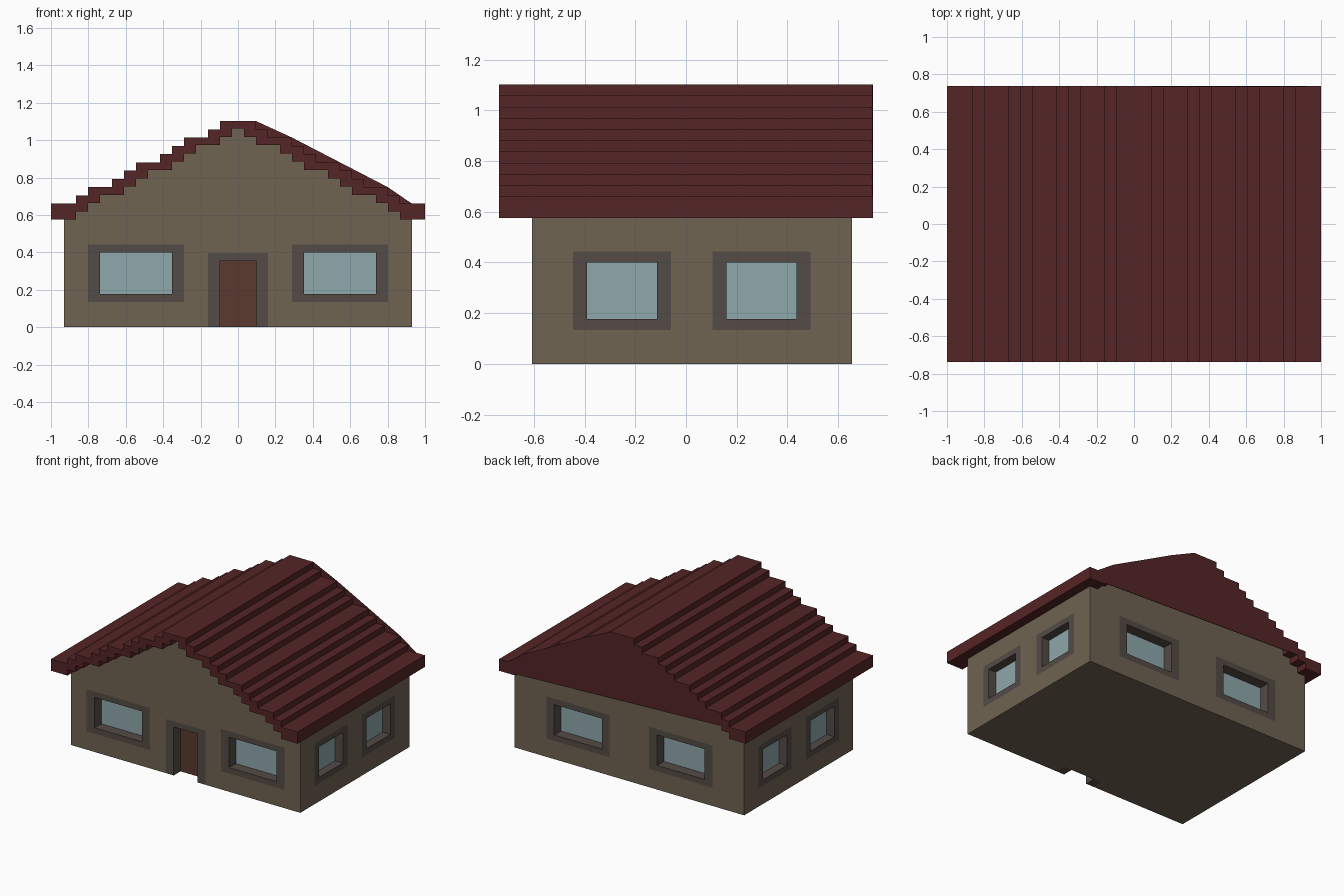
import bpy, bmesh

if "Cube" in bpy.data.objects:
    bpy.data.objects.remove(bpy.data.objects["Cube"])

U, V = 0.0642, 0.0442                      # step run and rise
X_WALL, Y_FRONT, Y_BACK, Y_ROOF = 0.93, -0.607, 0.655, 0.737


def material(name, rgb):
    m = bpy.data.materials.new(name)
    m.diffuse_color = (*rgb, 1)
    m.use_nodes = True
    m.node_tree.nodes["Principled BSDF"].inputs["Base Color"].default_value = m.diffuse_color
    return m


WALL = material("plaster", (0.162, 0.125, 0.084))
ROOF = material("roof_red", (0.091, 0.018, 0.019))
TRIM = material("trim", (0.089, 0.070, 0.061))
GLASS = material("glass", (0.275, 0.392, 0.413))
WOOD = material("door_wood", (0.102, 0.042, 0.026))


def finish(name, bm, mat=None):
    bmesh.ops.recalc_face_normals(bm, faces=bm.faces)
    me = bpy.data.meshes.new(name)
    bm.to_mesh(me)
    bm.free()
    ob = bpy.data.objects.new(name, me)
    bpy.context.collection.objects.link(ob)
    if mat:
        me.materials.append(mat)
    return ob


def prism(name, profile, y0, y1, mat):
    """Extrude an x-z outline along y."""
    bm = bmesh.new()
    face = bm.faces.new([bm.verts.new((x, y0, z)) for x, z in profile])
    ext = bmesh.ops.extrude_face_region(bm, geom=[face])["geom"]
    bmesh.ops.translate(bm, vec=(0, y1 - y0, 0),
                        verts=[v for v in ext if isinstance(v, bmesh.types.BMVert)])
    return finish(name, bm, mat)


def add_box(bm, lo, hi):
    lo, hi = [min(a, b) for a, b in zip(lo, hi)], [max(a, b) for a, b in zip(lo, hi)]
    for v in bmesh.ops.create_cube(bm, size=1)["verts"]:
        v.co = [h if c > 0 else l for c, l, h in zip(v.co, lo, hi)]


def stairs(start, z, risers):
    """Left half of a stepped gable line."""
    pts = [(start, z)]
    for r in risers:
        pts += [(-r * U, z), (-r * U, z + V)]
        z += V
    return pts


def mirrored(half):
    return half + [(-x, z) for x, z in reversed(half)]


# Stepped roof slab and solid walls below it
top_half = stairs(-1, 0.66, [13.5, 12.5, 10.5, 9.5, 8.5, 6.5, 5.5, 4.5, 2.5, 1.5])
under = [13.5, 12.5, 11.5, 9.5, 8.5, 7.5, 5.5, 4.5, 3.5, 1.5, 0.5]
prism("roof", mirrored(top_half) + mirrored(stairs(-1, 0.575, under))[::-1],
      -Y_ROOF, Y_ROOF, ROOF)
walls = prism("walls", [(-X_WALL, 0)] + mirrored(stairs(-X_WALL, 0.575, under)) + [(X_WALL, 0)],
              Y_FRONT, Y_BACK, WALL)

# Rear gable panel: stepped on one side, straight slopes on the other
prism("rear_gable", top_half + [(0.096, 1.102), (0.288, 1.014), (0.545, 0.881),
                                (0.802, 0.748), (0.93, 0.66), (0.866, 0.585)],
      Y_ROOF - 0.004, Y_ROOF, ROOF)

# Openings: pocket in the wall, flush trim, recessed panel
SIDES = {"front": (1, Y_FRONT, 1, 0.08), "back": (1, Y_BACK, -1, 0.08),
         "right": (0, X_WALL, -1, 0.064), "left": (0, -X_WALL, 1, 0.064)}
cut = bmesh.new()


def opening(name, side, outer, inner, panel_mat):
    axis, plane, inward, depth = SIDES[side]

    def box(bm, u0, u1, z0, z1, d0, d1):
        a, b = plane + inward * d0, plane + inward * d1
        if axis:
            add_box(bm, (u0, a, z0), (u1, b, z1))
        else:
            add_box(bm, (a, u0, z0), (b, u1, z1))

    (a0, a1, b0, b1), (c0, c1, e0, e1) = outer, inner
    box(cut, a0, a1, b0 if b0 > 0 else -0.1, b1, -0.1, depth)
    trim = bmesh.new()
    box(trim, a0, c0, b0, b1, 0, depth)
    box(trim, c1, a1, b0, b1, 0, depth)
    box(trim, c0, c1, e1, b1, 0, depth)
    if e0 > b0:
        box(trim, c0, c1, b0, e0, 0, depth)
    finish(name + "_frame", trim, TRIM)
    panel = bmesh.new()
    box(panel, c0, c1, e0, e1, depth - 0.002, depth + 0.01)
    finish(name + "_panel", panel, panel_mat)


def window(side, a, b, border):
    opening(side + "_window", side, (a, b, 0.134, 0.443),
            (a + border, b - border, 0.177, 0.40), GLASS)


opening("door", "front", (-0.16, 0.16, 0, 0.396), (-0.096, 0.096, 0, 0.355), WOOD)
for s in (-1, 1):
    for side, near, far in (("front", 0.289, 0.802), ("back", 0.16, 0.674)):
        window(side, *sorted((s * near, s * far)), U)
for side in ("left", "right"):
    window(side, -0.445, -0.06, 0.055)
    window(side, 0.105, 0.49, 0.055)

# Cut the pockets into the walls
cutter = finish("opening_cutter", cut)
cutter.hide_render = True
mod = walls.modifiers.new("openings", "BOOLEAN")
mod.operation, mod.solver, mod.object = "DIFFERENCE", "EXACT", cutter
bpy.context.view_layer.objects.active = walls
bpy.ops.object.modifier_apply(modifier=mod.name)
bpy.data.objects.remove(cutter)
